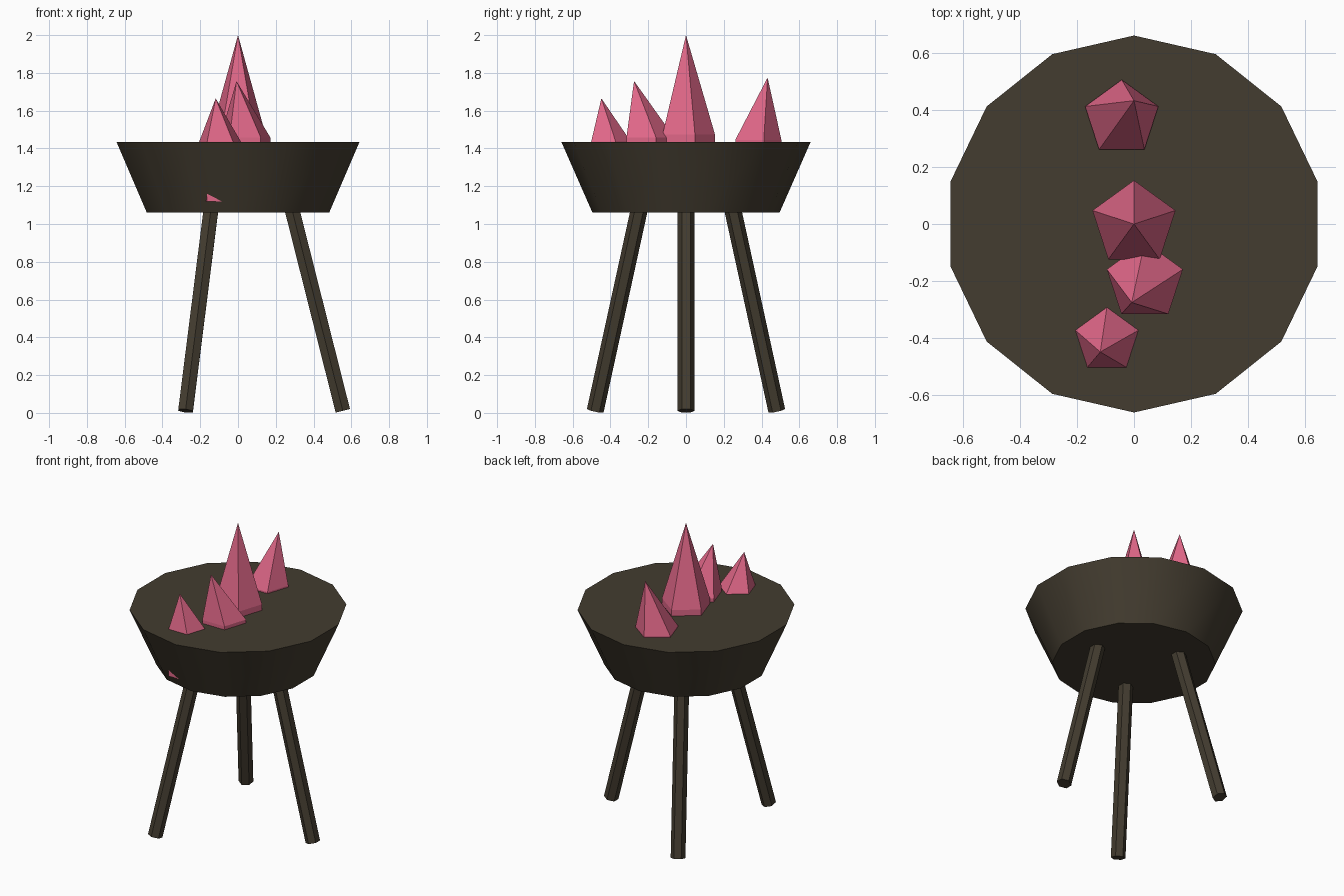
import bpy, bmesh, math
from mathutils import Vector, Matrix

if "Cube" in bpy.data.objects:
    bpy.data.objects.remove(bpy.data.objects["Cube"])


def material(name, rgb):
    m = bpy.data.materials.new(name)
    m.diffuse_color = (*rgb, 1)
    m.use_nodes = True
    m.node_tree.nodes["Principled BSDF"].inputs["Base Color"].default_value = m.diffuse_color
    return m


DARK = material("dark wood", (0.056, 0.045, 0.029))
PINK = material("pink crystal", (0.74, 0.135, 0.245))


def loft(name, rings, mat, tip=None):
    """Join matching rings of points; close the ends with caps, or a point at the top."""
    bm = bmesh.new()
    loops = [[bm.verts.new(p) for p in ring] for ring in rings]
    n = len(loops[0])
    for a, b in zip(loops, loops[1:]):
        for i in range(n):
            j = (i + 1) % n
            bm.faces.new((a[i], a[j], b[j], b[i]))
    bm.faces.new(loops[0][::-1])
    if tip:
        t = bm.verts.new(tip)
        for i in range(n):
            bm.faces.new((loops[-1][i], loops[-1][(i + 1) % n], t))
    else:
        bm.faces.new(loops[-1])
    bmesh.ops.recalc_face_normals(bm, faces=bm.faces)
    me = bpy.data.meshes.new(name)
    bm.to_mesh(me)
    bm.free()
    me.materials.append(mat)
    ob = bpy.data.objects.new(name, me)
    bpy.context.collection.objects.link(ob)
    return ob


def ring(n, r, x, y, z):
    return [Vector((x + r * math.cos(math.pi / 2 + math.tau * i / n),
                    y + r * math.sin(math.pi / 2 + math.tau * i / n), z)) for i in range(n)]


# bowl: solid tapered drum with smooth sides
bowl = loft("bowl", [ring(14, 0.496, 0, 0, 1.062), ring(14, 0.66, 0, 0, 1.435)], DARK)
for f in bowl.data.polygons:
    f.use_smooth = True
bowl.data.set_sharp_from_angle(angle=math.radians(30))

# three splayed hexagonal legs
foot, top = Vector((0.555, 0, 0.011)), Vector((0.28, 0, 1.10))
axis = top - foot
tilt = Matrix.Rotation(math.atan2(axis.x, axis.z), 3, 'Y')
for k, name in enumerate(("right_leg", "back_left_leg", "front_left_leg")):
    turn = Matrix.Rotation(math.tau * k / 3, 3, 'Z')
    rings = [[turn @ (c + tilt @ p) for p in ring(6, 0.045, 0, 0, 0)] for c in (foot, top)]
    loft(name, rings, DARK)

# crystals: upright five-sided prisms with leaning points
crystals = {
    "centre_crystal": (0, 0, 0.153, 1.475, (0, 0, 2.0)),
    "front_crystal": (-0.095, -0.408, 0.116, 1.436, (-0.118, -0.448, 1.665)),
    "middle_crystal": (0.038, -0.202, 0.14, 1.458, (-0.008, -0.275, 1.757)),
    "back_crystal": (-0.043, 0.37, 0.135, 1.445, (0.0, 0.432, 1.775)),
}
for name, (x, y, r, belt, tip) in crystals.items():
    loft(name, [ring(5, r, x, y, 1.12), ring(5, r, x, y, belt)], PINK, tip)
